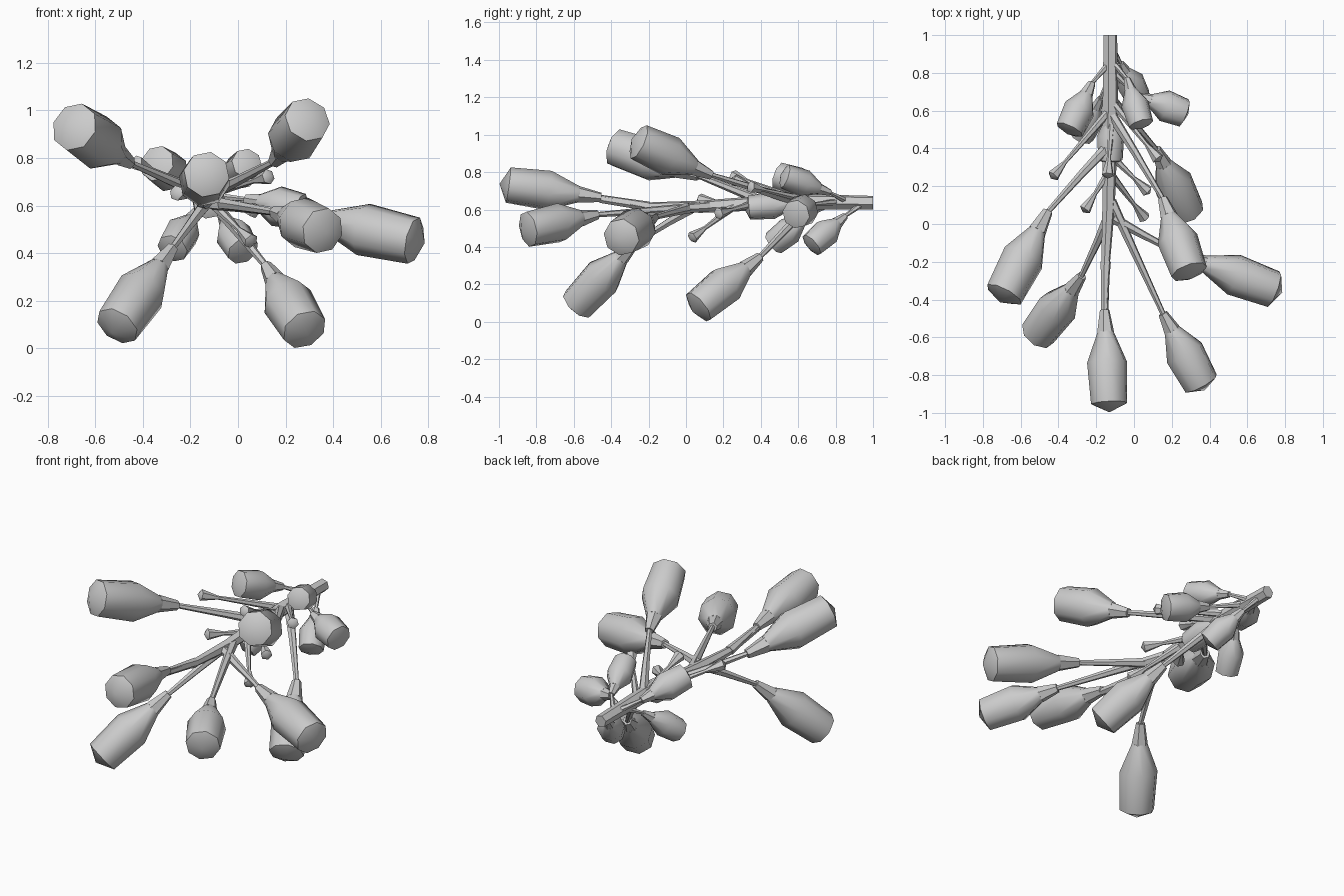
import bpy, bmesh, math
from mathutils import Vector

grey = bpy.data.materials.new("plain_grey")
grey.diffuse_color = (0.6, 0.6, 0.6, 1)


def tube(name, rings, sides, tip=None):
    """Skin a round section along (centre, radius) rings; optional pointed end."""
    bm = bmesh.new()
    pts = [Vector(p) for p, r in rings]
    loops = []
    for i, (p, r) in enumerate(rings):
        d = (pts[min(i + 1, len(pts) - 1)] - pts[max(i - 1, 0)]).normalized()
        side = d.cross(Vector((0, 0, 1))).normalized()
        up = side.cross(d)
        loops.append([bm.verts.new(pts[i] + r * (math.cos(a) * side + math.sin(a) * up))
                      for a in (2 * math.pi * (k + 0.25) / sides for k in range(sides))])
    for a, b in zip(loops, loops[1:]):
        for k in range(sides):
            n = (k + 1) % sides
            bm.faces.new((a[k], a[n], b[n], b[k]))
    bm.faces.new(loops[0])
    if tip is None:
        bm.faces.new(loops[-1])
    else:
        t = bm.verts.new(tip)
        for k in range(sides):
            bm.faces.new((loops[-1][k], loops[-1][(k + 1) % sides], t))
    bmesh.ops.recalc_face_normals(bm, faces=bm.faces[:])
    me = bpy.data.meshes.new(name)
    bm.to_mesh(me)
    bm.free()
    ob = bpy.data.objects.new(name, me)
    bpy.context.collection.objects.link(ob)
    me.materials.append(grey)
    bpy.ops.object.select_all(action='DESELECT')
    ob.select_set(True)
    bpy.context.view_layer.objects.active = ob
    bpy.ops.object.shade_smooth_by_angle(angle=math.radians(50))
    return ob


def bud(name, root, start, tip, r, stalk_r):
    """Octagonal bud on a small cup, with a tapering stalk back to the stem."""
    root, s, t = Vector(root), Vector(start), Vector(tip)
    axis = t - s
    tube(name, [(s, r * 0.4), (s + axis * 0.38, r), (s + axis * 0.89, r * 0.9)], 8, t)
    c = s - axis * 0.27
    tube(name + "_cup", [(c, r * 0.24), (s + axis * 0.01, r * 0.43)], 6)
    mid = root.lerp(c, 0.45) - axis.normalized() * 0.01
    tube(name + "_stalk", [(root, stalk_r * 1.5), (mid, stalk_r * 1.15),
                           (c + axis * 0.02, stalk_r * 0.75)], 6)


# main stem
tube("main_stem", [((-0.125, 1, 0.637), 0.037), ((-0.125, 0.6, 0.642), 0.043),
                   ((-0.13, 0.3, 0.628), 0.038), ((-0.135, 0.08, 0.615), 0.034),
                   ((-0.15, -0.2, 0.615), 0.024), ((-0.155, -0.46, 0.655), 0.02)], 6)

# large buds: root, bud base, bud tip, radius
large = [
    ((-0.15, -0.2, 0.615), (-0.15, -0.57, 0.68), (-0.13, -0.997, 0.737), 0.108),
    ((-0.12, 0.12, 0.615), (0.2, -0.56, 0.555), (0.375, -0.88, 0.487), 0.108),
    ((-0.13, 0.05, 0.615), (-0.33, -0.345, 0.345), (-0.53, -0.61, 0.063), 0.108),
    ((-0.11, 0.03, 0.61), (0.37, -0.21, 0.535), (0.785, -0.362, 0.442), 0.112),
    ((-0.12, 0.58, 0.65), (0.185, 0.045, 0.825), (0.305, -0.29, 0.978), 0.11),
    ((-0.13, 0.42, 0.64), (-0.51, -0.035, 0.815), (-0.71, -0.415, 0.945), 0.116),
    ((-0.12, 0.66, 0.63), (0.155, 0.32, 0.285), (0.295, 0.035, 0.053), 0.108),
]
for i, (a, b, c, r) in enumerate(large):
    bud(f"large_bud_{i + 1}", a, b, c, r, 0.019)

# small buds crowded near the back of the stem
small = [
    ((-0.125, 0.85, 0.64), (-0.25, 0.69, 0.715), (-0.352, 0.475, 0.785), 0.086),
    ((-0.125, 0.82, 0.64), (0.085, 0.655, 0.615), (0.287, 0.58, 0.57), 0.086),
    ((-0.125, 0.86, 0.64), (-0.02, 0.715, 0.71), (0.045, 0.505, 0.785), 0.074),
    ((-0.125, 0.78, 0.63), (-0.2, 0.62, 0.54), (-0.285, 0.45, 0.405), 0.075),
    ((-0.125, 0.95, 0.635), (-0.05, 0.81, 0.53), (0.03, 0.655, 0.395), 0.077),
    ((-0.12, 0.75, 0.64), (-0.122, 0.565, 0.63), (-0.125, 0.31, 0.607), 0.073),
]
for i, (a, b, c, r) in enumerate(small):
    bud(f"small_bud_{i + 1}", a, b, c, r, 0.013)

# unopened sprouts: thin stalk flaring to a little trumpet
sprouts = [
    ((-0.13, 0.6, 0.65), (-0.44, 0.24, 0.785)),
    ((-0.13, 0.28, 0.625), (-0.27, 0.06, 0.655)),
    ((-0.12, 0.26, 0.62), (0.065, 0.02, 0.44)),
    ((-0.12, 0.36, 0.63), (0.085, 0.16, 0.575)),
    ((-0.12, 0.65, 0.65), (0.14, 0.33, 0.725)),
    ((-0.12, 0.55, 0.65), (-0.14, 0.24, 0.765)),
]
for i, (a, b) in enumerate(sprouts):
    a, b = Vector(a), Vector(b)
    d = (b - a).normalized()
    tube(f"sprout_{i + 1}", [(a, 0.022), (b - d * 0.12, 0.011), (b - d * 0.02, 0.033)], 6, b)
